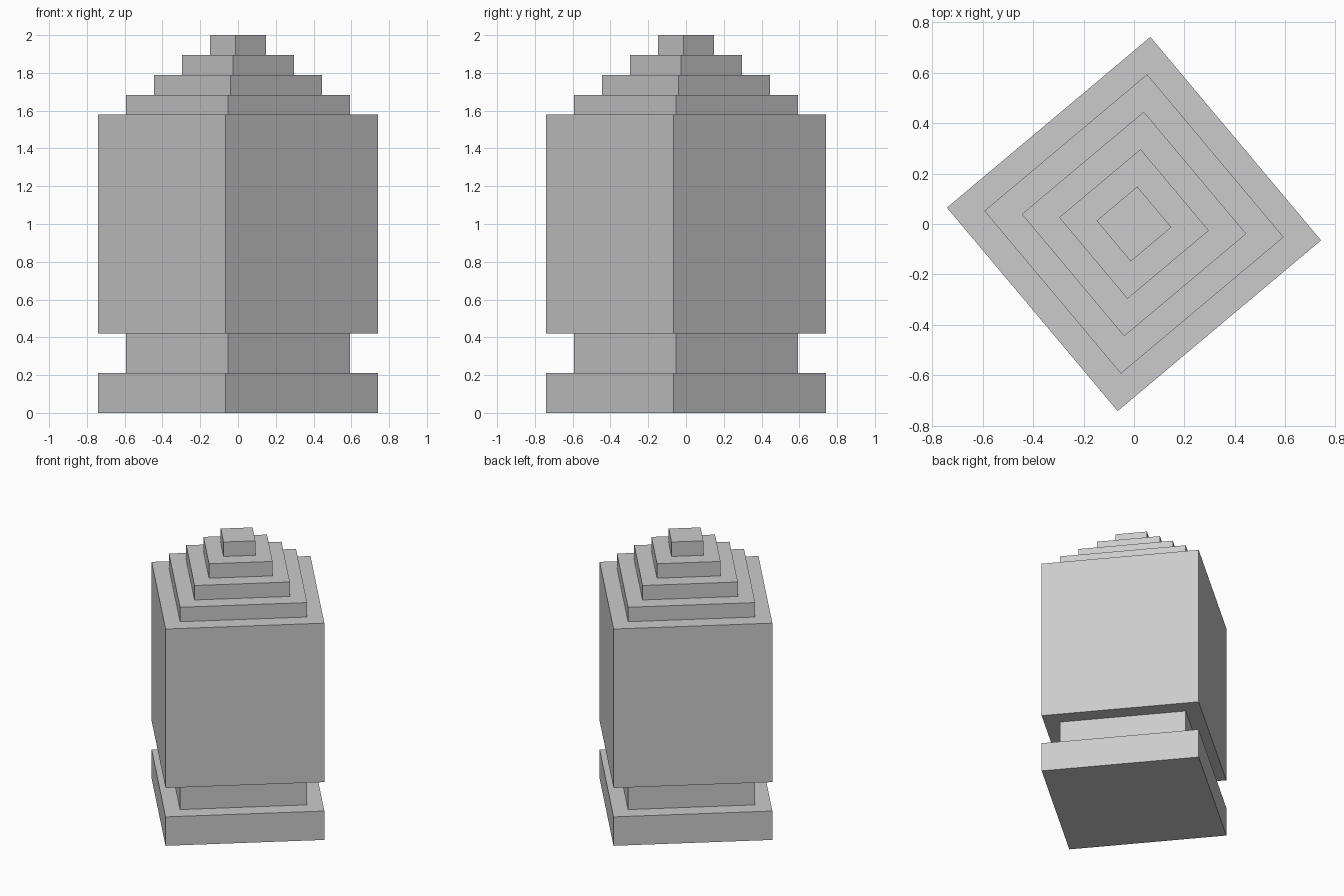
import bpy
import bmesh
from math import radians
from mathutils import Matrix

if "Cube" in bpy.data.objects:
    bpy.data.objects.remove(bpy.data.objects["Cube"], do_unlink=True)

UNIT = 2 / 19          # the whole stack is 19 units tall
TURN = radians(40)     # every block is turned about the vertical axis

# One plain stone colour
stone = bpy.data.materials.new("grey stone")
stone.use_nodes = True
colour = (0.6, 0.6, 0.6, 1)
stone.diffuse_color = colour
stone.node_tree.nodes["Principled BSDF"].inputs["Base Color"].default_value = colour


def block(name, width, bottom, top):
    """Square block, sized in units, standing between two heights."""
    bm = bmesh.new()
    bmesh.ops.create_cube(bm, size=UNIT)
    bm.transform(Matrix.Diagonal((width, width, top - bottom, 1)))
    mesh = bpy.data.meshes.new(name)
    bm.to_mesh(mesh)
    bm.free()
    mesh.materials.append(stone)
    obj = bpy.data.objects.new(name, mesh)
    obj.location.z = (bottom + top) / 2 * UNIT
    obj.rotation_euler.z = TURN
    bpy.context.collection.objects.link(obj)


# Base, recessed neck and main body
block("base", 10, 0, 2)
block("neck", 8, 2, 4)
block("body", 10, 4, 15)

# Stepped roof
for step in range(4):
    block(f"roof_step_{step + 1}", 8 - 2 * step, 15 + step, 16 + step)
